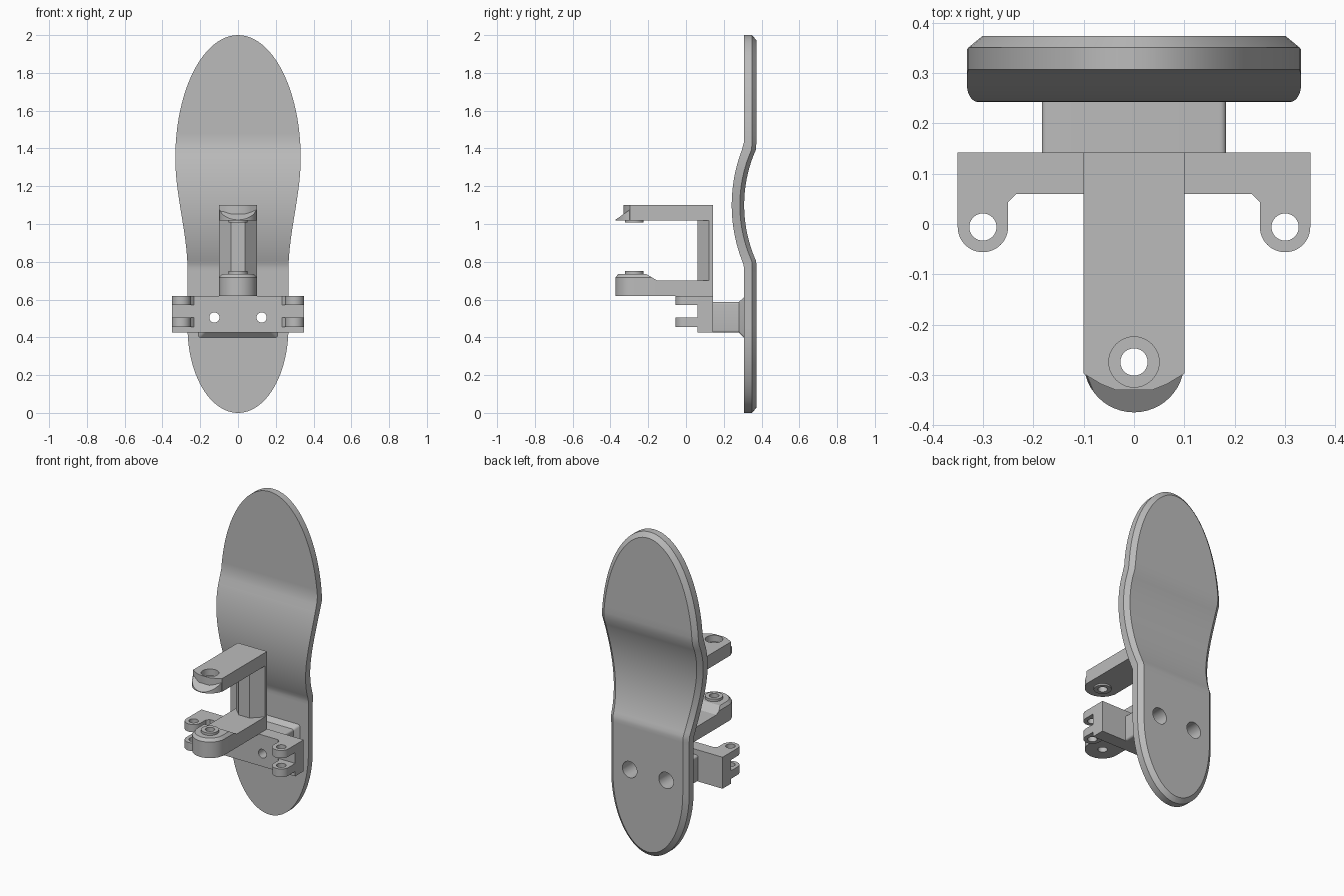
import bpy, bmesh, math
from mathutils import Vector

if "Cube" in bpy.data.objects:
    bpy.data.objects.remove(bpy.data.objects["Cube"])

grey = bpy.data.materials.new("plain grey")
grey.diffuse_color = (0.5, 0.5, 0.5, 1)
grey.use_nodes = True
grey.node_tree.nodes["Principled BSDF"].inputs["Base Color"].default_value = grey.diffuse_color


def finish(name, bm, angle=30):
    bmesh.ops.remove_doubles(bm, verts=bm.verts, dist=1e-5)
    bmesh.ops.recalc_face_normals(bm, faces=bm.faces)
    me = bpy.data.meshes.new(name)
    bm.to_mesh(me)
    bm.free()
    me.materials.append(grey)
    ob = bpy.data.objects.new(name, me)
    bpy.context.collection.objects.link(ob)
    smooth(ob, angle)
    return ob


def smooth(ob, angle=30):
    bpy.ops.object.select_all(action='DESELECT')
    ob.select_set(True)
    bpy.context.view_layer.objects.active = ob
    bpy.ops.object.shade_smooth_by_angle(angle=math.radians(angle))


def loft(bm, rings):
    """Closed solid through rings of equal point count."""
    vs = [[bm.verts.new(p) for p in r] for r in rings]
    n = len(vs[0])
    for a, b in zip(vs, vs[1:]):
        for i in range(n):
            bm.faces.new((a[i], a[(i + 1) % n], b[(i + 1) % n], b[i]))
    bm.faces.new(vs[0])
    bm.faces.new(vs[-1])


def prism(name, pts, z0, z1):
    """Plan outline (x, y) raised from z0 to z1."""
    bm = bmesh.new()
    loft(bm, [[(x, y, z) for x, y in pts] for z in (z0, z1)])
    return finish(name, bm)


def box(name, x, y0, y1, z0, z1):
    return prism(name, [(-x, y0), (x, y0), (x, y1), (-x, y1)], z0, z1)


def rod(name, r, c, axis, a, b, n=40):
    """Cylinder along 'y' or 'z' from a to b, centred on c in the other two axes."""
    bm = bmesh.new()
    rings = []
    for t in (a, b):
        ring = []
        for i in range(n):
            u, v = c[0] + r * math.cos(i * math.tau / n), c[1] + r * math.sin(i * math.tau / n)
            ring.append((u, v, t) if axis == 'z' else (u, t, v))
        rings.append(ring)
    loft(bm, rings)
    return finish(name, bm)


def combine(ob, other, op='DIFFERENCE'):
    m = ob.modifiers.new("combine", 'BOOLEAN')
    m.operation, m.solver, m.object = op, 'EXACT', other
    bpy.ops.object.select_all(action='DESELECT')
    ob.select_set(True)
    bpy.context.view_layer.objects.active = ob
    bpy.ops.object.modifier_apply(modifier=m.name)
    bpy.data.objects.remove(other)
    smooth(ob)


def arc(cx, cy, r, a0, a1, n=24):
    return [(cx + r * math.cos(math.radians(a0 + (a1 - a0) * i / n)),
             cy + r * math.sin(math.radians(a0 + (a1 - a0) * i / n))) for i in range(n + 1)]


# ---- foot plate: lofted rows, arched in the middle, chamfered back rim
def bow(z, half, rise):
    r = (half * half + rise * rise) / (2 * rise)
    d = abs(z - 1.1)
    return 0 if d >= half else math.sqrt(r * r - d * d) - (r - rise)


def y_front(z):
    return 0.307 - bow(z, 0.32, 0.065)


def y_back(z):
    return 0.373 - bow(z, 0.30, 0.065)


def half_width(z):
    if z < 0.45:
        return 0.267 * math.sqrt(max(0, 1 - ((0.45 - z) / 0.45) ** 2))
    if z > 1.35:
        return 0.332 * math.sqrt(max(0, 1 - ((z - 1.35) / 0.65) ** 2))
    if z < 0.75:
        return 0.267
    t = (z - 0.75) / 0.6
    return 0.267 + 0.065 * t * t * (3 - 2 * t)


zs = [0.45 * (1 - math.cos(i * math.pi / 48)) for i in range(24)]
zs += [0.45 + 0.9 * i / 48 for i in range(48)]
zs += [1.35 + 0.65 * math.sin(i * math.pi / 48) for i in range(25)]
edge = [Vector((half_width(z), z)) for z in zs]
rings = []
for i, p in enumerate(edge):
    if i == 0:
        q = Vector((0, 0.028))
    elif i == len(edge) - 1:
        q = Vector((0, 1.972))
    else:
        t = (edge[i + 1] - edge[i - 1]).normalized()
        q = p + 0.028 * Vector((-t.y, t.x))
        q.x = max(q.x, 0)
    (w, z), (v, s) = p, q
    f, b, m = y_front(z), y_back(s), y_back(z) - 0.023
    rings.append([(-w, f, z), (w, f, z), (w, m, z), (v, b, s), (-v, b, s), (-w, m, z)])
bm = bmesh.new()
vs = [[bm.verts.new(p) for p in r] for r in rings]
for a, b in zip(vs, vs[1:]):
    for i in range(6):
        bm.faces.new((a[i], a[(i + 1) % 6], b[(i + 1) % 6], b[i]))
for end in (vs[0], vs[-1]):
    bm.faces.new((end[0], end[2], end[3]))
bmesh.ops.remove_doubles(bm, verts=bm.verts, dist=1e-5)
bmesh.ops.dissolve_degenerate(bm, edges=bm.edges, dist=1e-5)
plate = finish("foot_plate", bm, 20)

# ---- mounting block behind the crossbar, flaring out onto the plate
def rounded(x, z0, z1, y, r=0.012):
    pts = arc(x - r, z1 - r, r, 0, 90, 5) + arc(r - x, z1 - r, r, 90, 180, 5)
    pts += arc(r - x, z0 + r, r, 180, 270, 5) + arc(x - r, z0 + r, r, 270, 360, 5)
    return [(a, y, b) for a, b in pts]


bm = bmesh.new()
loft(bm, [rounded(0.183, 0.425, 0.587, 0.135), rounded(0.183, 0.425, 0.587, 0.28),
          rounded(0.21, 0.397, 0.613, 0.308)])
block = finish("mounting_block", bm)

# ---- crossbar with paired hinge lugs at both ends
bar = box("crossbar", 0.35, 0.06, 0.142, 0.425, 0.62)
for x in (-0.125, 0.125):
    combine(plate, rod("cutter", 0.05, (x, 0.505), 'y', 0.2, 0.5))
    combine(block, rod("cutter", 0.05, (x, 0.505), 'y', 0.2, 0.5))
    combine(block, rod("cutter", 0.027, (x, 0.505), 'y', 0.0, 0.25))
    combine(bar, rod("cutter", 0.027, (x, 0.505), 'y', 0.0, 0.25))
smooth(plate, 20)
lug_plan = [(0.35, 0.075), (0.233, 0.075), (0.233, 0.06), (0.25, 0.043)]
lug_plan += arc(0.3, -0.006, 0.05, 180, 360)
for side, sx in (("left", -1), ("right", 1)):
    for level, z0, z1 in (("lower", 0.455, 0.505), ("upper", 0.572, 0.62)):
        lug = prism(f"{level}_{side}_lug", [(sx * x, y) for x, y in lug_plan], z0, z1)
        combine(lug, rod("cutter", 0.027, (sx * 0.3, -0.006), 'z', 0.3, 0.8))

# ---- upright post with a tapered front
post_plan = [(-0.037, 0.06), (0.037, 0.06), (0.1, 0.122), (0.1, 0.142), (-0.1, 0.142), (-0.1, 0.122)]
prism("upright_post", post_plan, 0.66, 1.06)

# ---- lower arm with raised round pad and a ramp
PIN = (0, -0.274)
lower = box("lower_arm", 0.1, -0.274, 0.142, 0.618, 0.702)
bm = bmesh.new()


def pad_ring(r, back, z):
    return [(x, y, z) for x, y in [(r, back), (-r, back)] + arc(0, PIN[1], r, 180, 360)]


loft(bm, [pad_ring(0.1, -0.155, 0.618), pad_ring(0.1, -0.155, 0.702),
          pad_ring(0.1, -0.18, 0.717), pad_ring(0.085, -0.21, 0.735)])
combine(lower, finish("pad", bm), 'UNION')
combine(lower, rod("boss", 0.05, PIN, 'z', 0.70, 0.75), 'UNION')
combine(lower, rod("cutter", 0.027, PIN, 'z', 0.5, 0.9))

# ---- upper arm: blunt nose, sloping toe below it, boss underneath
nose = [(0.1, 0.142), (-0.1, 0.142), (-0.1, -0.297), (-0.065, -0.318), (-0.035, -0.33),
        (0.035, -0.33), (0.065, -0.318), (0.1, -0.297)]
upper = prism("upper_arm", nose, 1.018, 1.1)
bm = bmesh.new()
toe = [(0.1, -0.2), (-0.1, -0.2)] + arc(0, PIN[1], 0.1, 180, 360)
loft(bm, [[(x, y, 1.018) for x, y in toe],
          [(x, y, min(1.09, 1.022 + 0.7 * (y + 0.374))) for x, y in toe]])
combine(upper, finish("toe", bm), 'UNION')
combine(upper, rod("boss", 0.05, PIN, 'z', 1.008, 1.03), 'UNION')
combine(upper, rod("cutter", 0.05, PIN, 'z', 1.06, 1.2))
combine(upper, rod("cutter", 0.027, PIN, 'z', 0.9, 1.2))
